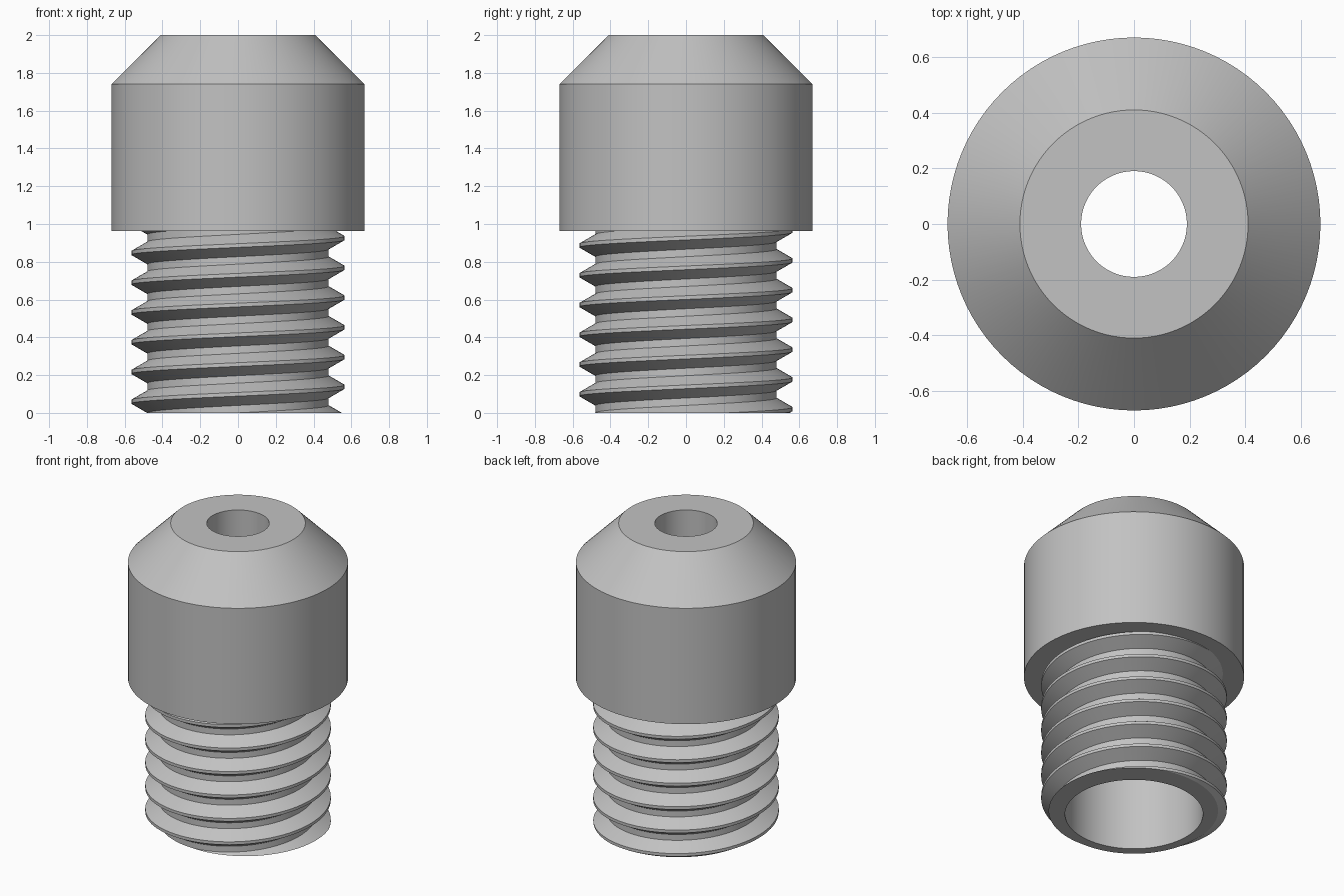
import bpy, bmesh, math
from mathutils import Vector

cube = bpy.data.objects.get("Cube")
if cube:
    bpy.data.objects.remove(cube, do_unlink=True)

SIDES = 96
BORE, HOLE, BORE_TOP = 0.42, 0.19, 1.6
HEAD_R, TOP_R, HEAD_Z, CHAMFER_Z, TOP_Z = 0.67, 0.41, 0.962, 1.74, 2.0
CREST, ROOT, PITCH, START = 0.565, 0.48, 0.1575, 0.138

grey = bpy.data.materials.new("light grey metal")
grey.use_nodes = True
colour = (0.54, 0.54, 0.54, 1)
grey.diffuse_color = colour
grey.node_tree.nodes["Principled BSDF"].inputs["Base Color"].default_value = colour


def lathe(bm, profile, closed):
    """Revolve an (r, z) profile around the z axis."""
    verts = [bm.verts.new((r, 0, z)) for r, z in profile]
    pairs = list(zip(verts, verts[1:]))
    if closed:
        pairs.append((verts[-1], verts[0]))
    edges = [bm.edges.new(p) for p in pairs]
    bmesh.ops.spin(bm, geom=verts + edges, cent=(0, 0, 0), axis=(0, 0, 1),
                   angle=math.tau, steps=SIDES)
    bmesh.ops.remove_doubles(bm, verts=bm.verts[:], dist=1e-5)


def finish(bm, name):
    bmesh.ops.recalc_face_normals(bm, faces=bm.faces[:])
    mesh = bpy.data.meshes.new(name)
    bm.to_mesh(mesh)
    bm.free()
    mesh.materials.append(grey)
    obj = bpy.data.objects.new(name, mesh)
    bpy.context.collection.objects.link(obj)
    bpy.ops.object.select_all(action="DESELECT")
    obj.select_set(True)
    bpy.context.view_layer.objects.active = obj
    bpy.ops.object.shade_smooth_by_angle(angle=math.radians(25))


# Chamfered head with a small hole above the wide bore
bm = bmesh.new()
lathe(bm, [(BORE, HEAD_Z), (HEAD_R, HEAD_Z), (HEAD_R, CHAMFER_Z), (TOP_R, TOP_Z),
           (HOLE, TOP_Z), (HOLE, BORE_TOP), (BORE, BORE_TOP)], True)
finish(bm, "head")

# Right-handed helical thread: one profile column per angle step
bm = bmesh.new()
tooth = [(-1 / 16, CREST), (1 / 16, CREST), (3 / 8, ROOT), (5 / 8, ROOT)]
columns = []
for i in range(SIDES + 1):
    a = math.tau * i / SIDES
    columns.append([bm.verts.new((r * math.cos(a), r * math.sin(a),
                                  START + PITCH * (turn + offset + i / SIDES)))
                    for turn in range(-3, 8) for offset, r in tooth])
for left, right in zip(columns, columns[1:]):
    for j in range(len(left) - 1):
        bm.faces.new((left[j], right[j], right[j + 1], left[j + 1]))
bmesh.ops.remove_doubles(bm, verts=bm.verts[:], dist=1e-5)

# Trim the thread flat at both ends
for z, normal in ((0, (0, 0, -1)), (HEAD_Z, (0, 0, 1))):
    bmesh.ops.bisect_plane(bm, geom=bm.verts[:] + bm.edges[:] + bm.faces[:],
                           dist=1e-6, plane_co=(0, 0, z), plane_no=normal,
                           clear_outer=True)

# Bore wall and flat end rings
lathe(bm, [(BORE, 0), (BORE, HEAD_Z)], False)
for z in (0, HEAD_Z):
    rim = [e for e in bm.edges if e.is_boundary
           and all(abs(v.co.z - z) < 1e-4 for v in e.verts)]
    bmesh.ops.triangle_fill(bm, use_beauty=True, edges=rim,
                            normal=Vector((0, 0, 1)))
finish(bm, "threaded_shank")
